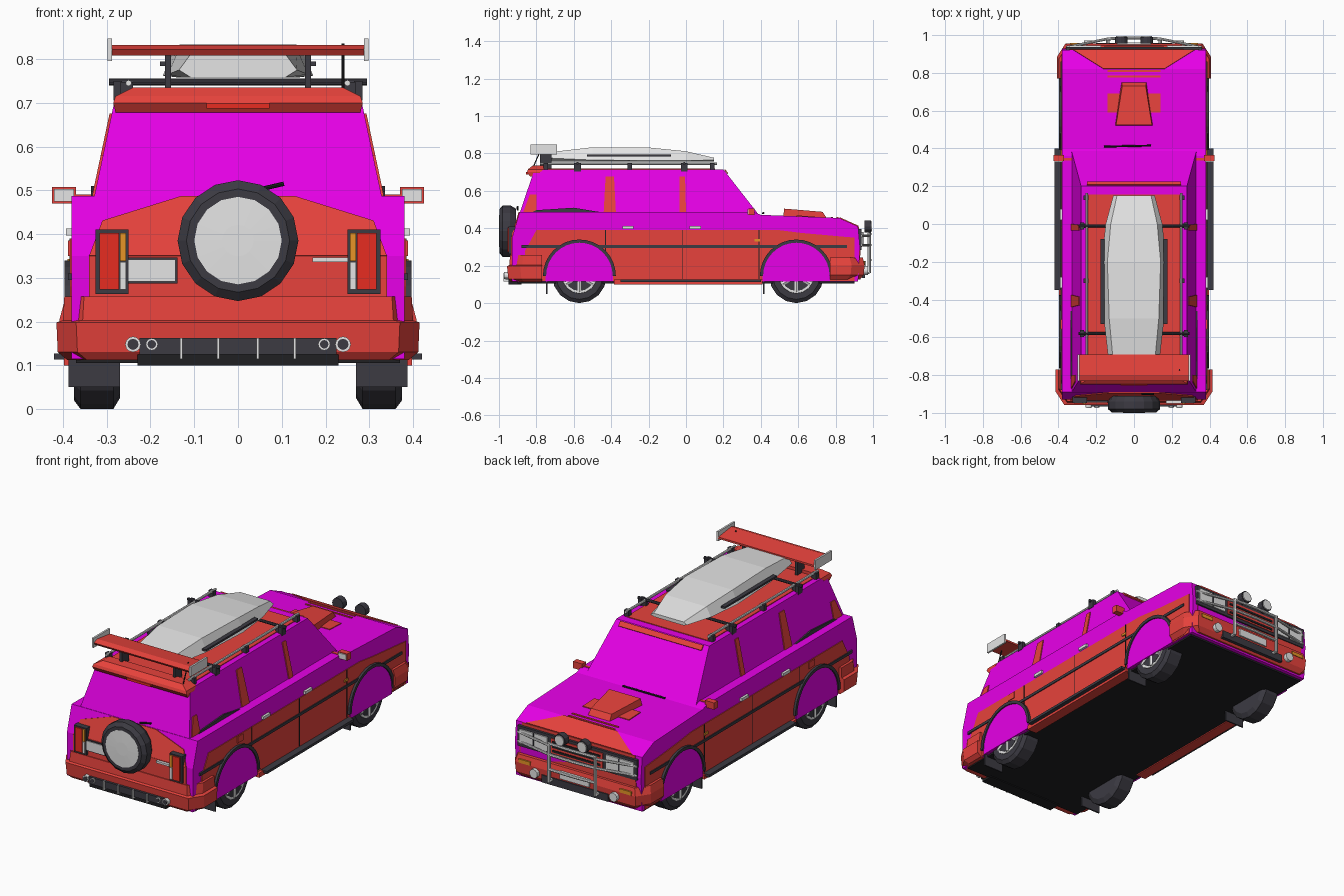
import bpy, bmesh, math
from mathutils import Vector


def material(name, rgb):
    m = bpy.data.materials.new(name)
    m.diffuse_color = (*rgb, 1)
    return m


MAGENTA = material("magenta", (1.0, 0.0, 1.0))
RED = material("red", (0.8, 0.055, 0.045))
SILVER = material("silver", (0.78, 0.78, 0.78))
DARK = material("dark_grey", (0.045, 0.043, 0.055))
BLACK = material("black", (0.014, 0.014, 0.016))
AMBER = material("amber", (0.8, 0.3, 0.02))
LAMP = material("lamp_red", (0.93, 0.03, 0.018))


def loft(name, rings, mat):
    """Solid through equal-length rings of points, capped at both ends."""
    bm = bmesh.new()
    vs = [[bm.verts.new(p) for p in r] for r in rings]
    n = len(vs[0])
    for a, b in zip(vs, vs[1:]):
        for i in range(n):
            bm.faces.new((a[i], a[(i + 1) % n], b[(i + 1) % n], b[i]))
    bm.faces.new(vs[0])
    bm.faces.new(vs[-1])
    bmesh.ops.recalc_face_normals(bm, faces=bm.faces)
    me = bpy.data.meshes.new(name)
    bm.to_mesh(me)
    bm.free()
    me.materials.append(mat)
    ob = bpy.data.objects.new(name, me)
    bpy.context.collection.objects.link(ob)
    return ob


def slab(name, pts, offset, mat):
    """Polygon pushed along an offset vector."""
    return loft(name, [pts, [Vector(p) + Vector(offset) for p in pts]], mat)


def box(name, x0, x1, y0, y1, z0, z1, mat):
    return slab(name, [(x0, y0, z0), (x1, y0, z0), (x1, y1, z0), (x0, y1, z0)], (0, 0, z1 - z0), mat)


def lathe(name, center, axis, profile, mat, n=16):
    """Rings of (distance along axis, radius)."""
    q = Vector(axis).to_track_quat('Z', 'Y')
    rings = [[Vector(center) + q @ Vector((r * math.cos(2 * math.pi * i / n), r * math.sin(2 * math.pi * i / n), d))
              for i in range(n)] for d, r in profile]
    return loft(name, rings, mat)


def rod(name, p, q, r, mat, n=8):
    d = Vector(q) - Vector(p)
    return lathe(name, p, d, [(0, r), (d.length, r)], mat, n)


def rect(w, y0, y1, z):
    return [(-w, y0, z), (w, y0, z), (w, y1, z), (-w, y1, z)]


# Main body, cabin and floor
profile = [(-.93, .115), (-.93, .35), (-.89, .487), (.36, .487), (.40, .472),
           (.82, .455), (.92, .41), (.93, .30), (.92, .115)]
slab("body", [(-.38, y, z) for y, z in profile], (.76, 0, 0), MAGENTA)
loft("cabin", [rect(.333, -.895, .395, .465), rect(.28, -.81, .20, .715)], MAGENTA)
box("floor", -.37, .37, -.9, .9, .105, .12, BLACK)
box("roof_panel", -.25, .25, -.8, .155, .712, .719, RED)
slab("windscreen_top_strip", [(-.25, .205, .712), (.25, .205, .712), (.25, .222, .69), (-.25, .222, .69)],
     (0, .004, .004), RED)
loft("roof_lip", [rect(.28, -.835, -.78, .678), rect(.285, -.85, -.78, .70), rect(.28, -.845, -.76, .715),
                  rect(.24, -.82, -.76, .735)], RED)
box("high_brake_lamp", -.072, .072, -.856, -.84, .687, .70, LAMP)

# Hood scoop, hood stripes and wiper
loft("hood_scoop", [[(-.1, .52, .46), (.1, .52, .46), (.066, .755, .45), (-.066, .755, .45)],
                    [(-.095, .525, .505), (.095, .525, .505), (.062, .73, .488), (-.062, .73, .488)]], RED)
for i, (w, y0, y1) in enumerate([(.14, .59, .69), (.14, .775, .785), (.14, .805, .815)]):
    h = lambda y: .472 - .0405 * (y - .40)
    slab(f"hood_stripe_{i}", [(-w, y0, h(y0)), (w, y0, h(y0)), (w, y1, h(y1)), (-w, y1, h(y1))], (0, 0, .004), RED)
slab("hood_nose_paint", [(-.16, .82, .455), (.16, .82, .455), (.32, .92, .41), (-.32, .92, .41)],
     (0, .002, .004), RED)
rod("front_wiper", (-.16, .41, .48), (.09, .415, .482), .005, BLACK)

# Nose panel, grille and bumpers
slab("nose_panel", [(-.34, .919, .41), (.34, .919, .41), (.35, .929, .30), (.35, .92, .13), (-.35, .92, .13),
                    (-.35, .929, .30)], (0, .005, 0), RED)
box("grille_frame", -.36, .36, .90, .938, .285, .395, DARK)
box("grille_panel", -.155, .155, .93, .942, .30, .38, RED)
for i in range(3):
    box(f"grille_slot_{i}", -.145, .145, .938, .945, .308 + i * .024, .32 + i * .024, BLACK)


def bumper(name, s, levels):
    loft(name, [[(-w, s * .77, z), (-w, s * (y - .07), z), (-w + .045, s * y, z),
                 (w - .045, s * y, z), (w, s * (y - .07), z), (w, s * .77, z)] for z, w, y in levels], RED)


bumper("rear_bumper", -1, [(.112, .39, .935), (.13, .412, .95), (.198, .415, .957), (.203, .40, .945), (.257, .397, .94)])
bumper("front_bumper", 1, [(.125, .385, .93), (.15, .405, .95), (.205, .408, .955), (.245, .397, .945)])
box("front_bumper_intake", -.2, .2, .94, .958, .135, .175, DARK)
box("front_plate", -.09, .09, .95, .962, .185, .225, SILVER)

# Rear panel, spare wheel and rear fittings
slab("tailgate_upper", [(-.13, -.89, .486), (.13, -.89, .486), (.31, -.9066, .43), (.34, -.93, .35),
                        (-.34, -.93, .35), (-.31, -.9066, .43)], (0, -.005, .001), RED)
box("tailgate_lower", -.34, .34, -.935, -.92, .13, .35, RED)
lathe("spare_tyre", (0, -.91, .385), (0, -1, 0), [(0, .12), (.03, .138), (.07, .138), (.087, .118)], DARK)
lathe("spare_cover", (0, -.99, .385), (0, -1, 0), [(0, .1), (.008, .1), (.010, .036)], SILVER)
rod("rear_wiper", (.04, -.90, .50), (.105, -.90, .515), .005, BLACK)
box("plate_frame", -.26, -.138, -.942, -.93, .287, .347, DARK)
box("rear_plate", -.255, -.143, -.946, -.93, .292, .342, SILVER)
box("tailgate_handle", .17, .25, -.95, -.93, .336, .347, SILVER)
box("rear_diffuser", -.225, .225, -.966, -.9, .125, .162, DARK)
box("rear_diffuser_base", -.23, .23, -.95, -.88, .1, .125, BLACK)
for x in (-.13, -.045, .045, .13):
    box("diffuser_fin", x - .003, x + .003, -.975, -.95, .115, .162, SILVER)

# Roof box, wing and cross bars
stations = [(-.72, .135, .775, .808), (-.5, .16, .765, .833), (-.2, .172, .762, .832), (0, .15, .762, .812),
            (.15, .11, .765, .777)]
loft("roof_box", [[(-w * .8, y, .758), (w * .8, y, .758), (w, y, m), (w * .82, y, t), (-w * .82, y, t), (-w, y, m)]
                  for y, w, m, t in stations], SILVER)
slab("rear_wing", [(-.29, y, z) for y, z in [(-.83, .822), (-.80, .832), (-.69, .818), (-.69, .808), (-.82, .808)]],
     (.58, 0, 0), RED)
for y in (-.01, -.58):
    rod("roof_cross_bar", (-.295, y, .747), (.295, y, .747), .008, DARK)
rod("aerial", (.24, -.82, .72), (.24, -.77, .835), .003, BLACK)

for s, side in ((-1, "left"), (1, "right")):
    def sbox(name, x0, x1, *rest):
        return box(f"{side}_{name}", s * x0, s * x1, *rest)

    # Painted lower side, trim strip, sill and running board
    slab(f"{side}_side_paint", [(s * .379, y, z) for y, z in [
        (-.86, .118), (-.86, .28), (-.8, .39), (.5, .39), (.62, .375), (.9, .35), (.9, .118)]], (s * .005, 0, 0), RED)
    sbox("trim_strip", .38, .389, -.88, .86, .295, .31, DARK)
    sbox("sill", .34, .398, -.385, .41, .1, .125, RED)
    sbox("running_board", .37, .42, -.35, .40, .113, .127, DARK)
    for y in (-.43, -.02, .39):
        sbox("door_seam", .38, .3855, y - .002, y + .002, .13, .39, BLACK)
    for y in (-.31, .05):
        sbox("door_handle", .375, .393, y - .03, y + .03, .397, .413, SILVER)
    sbox("side_marker", .38, .39, .365, .395, .33, .343, AMBER)
    sbox("fuel_flap", .38, .388, -.555, -.505, .35, .385, RED)

    # Window pillars lying on the sloped cabin side
    side_x = lambda z: s * (.333 - .053 * (z - .465) / .25)
    for nm, a, b, c, d, t in [("rear", -.87, -.80, -.80, -.835, .58), ("middle", -.44, -.375, -.385, -.43, .675),
                              ("front", -.035, .0, -.005, -.035, .675)]:
        slab(f"{side}_{nm}_pillar", [(side_x(.487), a, .487), (side_x(.487), b, .487), (side_x(t), c, t),
                                     (side_x(t), d, t)], (s * .005, 0, .001), RED)
    slab(f"{side}_rear_vent", [(side_x(.487), y, z) for y, z in [(-.82, .487), (-.46, .487), (-.6, .51), (-.8, .497)]],
         (s * .008, 0, 0), DARK)

    # Wheels, arch panels, arch trims and mud flaps
    for y, end in ((-.57, "rear"), (.59, "front")):
        c = (0, y, .145)
        lathe(f"{side}_{end}_tyre", c, (s, 0, 0), [(.27, .12), (.285, .145), (.36, .145), (.375, .125)], DARK)
        lathe(f"{side}_{end}_rim", c, (s, 0, 0), [(.37, .095), (.378, .092)], SILVER)
        lathe(f"{side}_{end}_rim_well", c, (s, 0, 0), [(.37, .08), (.3795, .08)], DARK)
        for k in range(6):
            a = math.pi * (k / 3 + 1 / 6)
            rod(f"{side}_{end}_spoke", (s * .376, y, .145),
                (s * .376, y + .085 * math.cos(a), .145 + .085 * math.sin(a)), .011, SILVER, 6)
        arc = [(math.cos(math.pi * k / 16), math.sin(math.pi * k / 16)) for k in range(17)]
        slab(f"{side}_{end}_arch_panel", [(s * .381, y - .18, .115), (s * .381, y + .18, .115)] +
             [(s * .381, y + .18 * u, .145 + .18 * v) for u, v in arc], (s * .009, 0, 0), MAGENTA)
        loft(f"{side}_{end}_arch_trim", [[(s * x, y + r * u, .145 + r * v) for x, r in
                                          ((.375, .178), (.397, .178), (.397, .195), (.375, .195))]
                                         for u, v in arc], DARK)
        sbox(f"{end}_mud_flap", .27, .387, y - .178, y - .17, .05, .13, DARK)

    # Door mirrors
    sbox("mirror_arm", .32, .38, .335, .35, .475, .49, RED)
    sbox("mirror_shell", .37, .425, .333, .365, .47, .507, RED)
    sbox("mirror_glass", .375, .42, .328, .334, .474, .503, SILVER)

    # Tail lamps and exhaust tips
    sbox("tail_lamp_frame", .25, .326, -.948, -.9, .263, .41, DARK)
    sbox("tail_lamp", .272, .316, -.954, -.94, .273, .403, LAMP)
    sbox("tail_indicator", .256, .27, -.954, -.94, .338, .403, AMBER)
    sbox("reverse_lamp", .256, .27, -.954, -.94, .273, .336, SILVER)
    for x, r in ((.24, .018), (.197, .014)):
        rod(f"{side}_exhaust", (s * x, -.9, .148), (s * x, -.972, .148), r, SILVER, 12)
        rod(f"{side}_exhaust_hole", (s * x, -.95, .148), (s * x, -.974, .148), r * .7, DARK, 12)

    # Headlamps, indicators, fog lamps and spot lamps
    sbox("headlamp", .175, .345, .93, .945, .302, .38, SILVER)
    sbox("headlamp_divider", .255, .262, .94, .948, .302, .38, DARK)
    sbox("front_indicator", .27, .34, .94, .958, .205, .225, AMBER)
    rod(f"{side}_fog_lamp", (s * .24, .94, .175), (s * .24, .972, .175), .024, SILVER, 12)
    rod(f"{side}_spot_lamp", (s * .068, .955, .41), (s * .068, .99, .41), .033, DARK, 12)
    rod(f"{side}_spot_glass", (s * .068, .985, .41), (s * .068, .995, .41), .027, SILVER, 12)

    # Bull bar half
    rod(f"{side}_bull_upright", (s * .14, .98, .16), (s * .14, .98, .375), .009, SILVER)
    rod(f"{side}_bull_foot", (s * .14, .98, .165), (s * .14, .92, .165), .009, SILVER)
    for z in (.31, .36):
        rod(f"{side}_bull_wing", (s * .14, .98, z), (s * .36, .935, z), .007, SILVER)
    for z in (.23, .31, .37):
        rod(f"{side}_bull_crossbar", (0, .985, z), (s * .145, .98, z), .008, SILVER)

    # Roof rails, box trim and wing supports
    rod(f"{side}_roof_rail", (s * .25, -.78, .745), (s * .25, .165, .745), .007, SILVER)
    for y in (-.75, -.58, -.3, -.01, .14):
        sbox("rail_foot", .24, .268, y - .012, y + .012, .71, .748, DARK)
    for y in (-.01, -.58):
        sbox("bar_clamp", .265, .285, y - .018, y + .018, .705, .75, DARK)
    sbox("box_strip", .155, .178, -.53, -.08, .784, .794, DARK)
    sbox("wing_support", .153, .167, -.78, -.72, .715, .815, DARK)
    sbox("wing_end_plate", .288, .298, -.832, -.69, .795, .847, SILVER)
